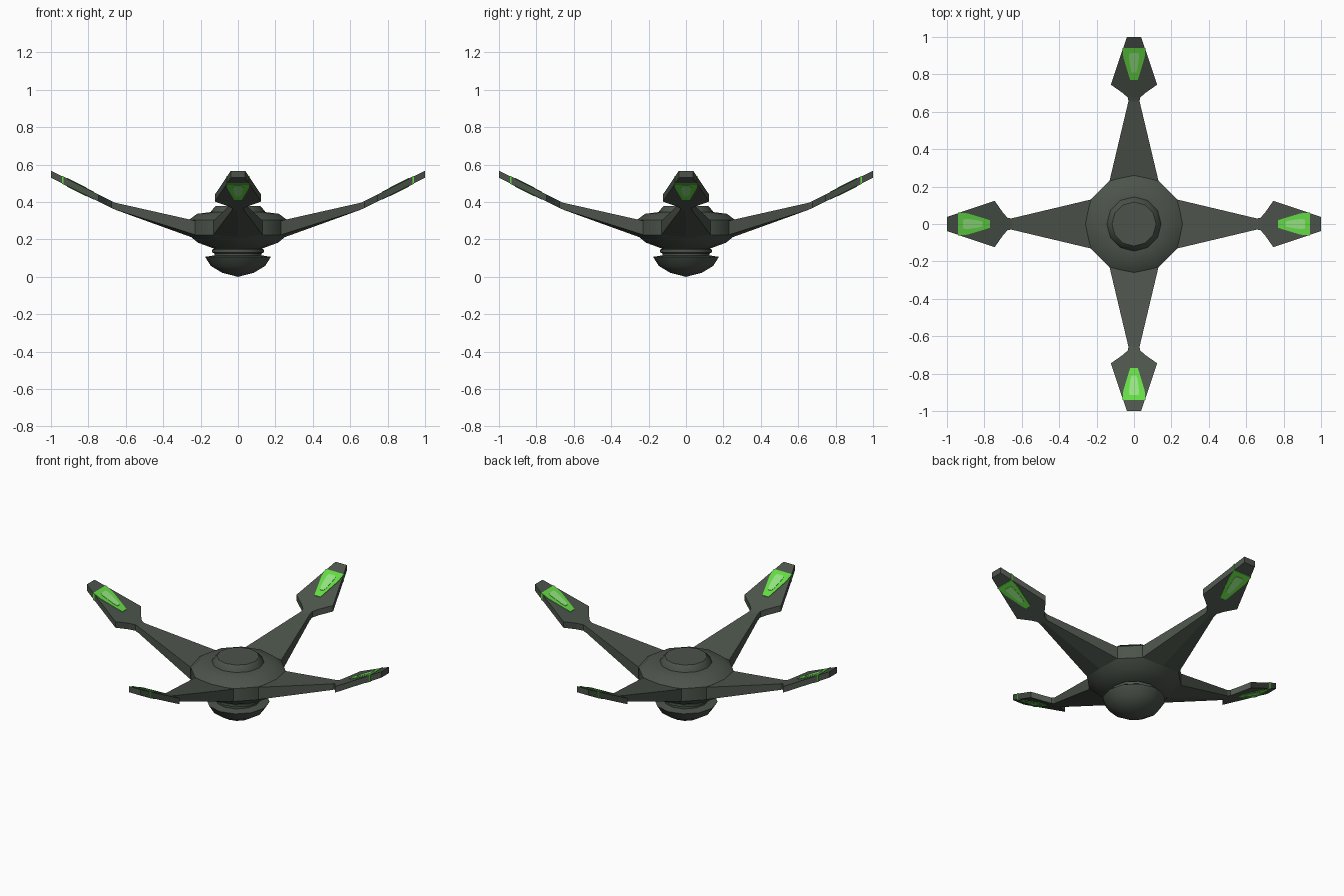
import bpy, bmesh, math
from mathutils import Matrix

if "Cube" in bpy.data.objects:
    bpy.data.objects.remove(bpy.data.objects["Cube"])


def material(name, rgb):
    m = bpy.data.materials.new(name)
    m.diffuse_color = (*rgb, 1)
    m.use_nodes = True
    m.node_tree.nodes["Principled BSDF"].inputs["Base Color"].default_value = m.diffuse_color
    return m


HULL = material("dark_green_grey", (0.072, 0.088, 0.070))
GREEN = material("bright_green", (0.13, 0.72, 0.06))
PALE = material("pale_green", (0.30, 0.78, 0.22))


def finish(bm, name, mat, smooth=None):
    bmesh.ops.recalc_face_normals(bm, faces=bm.faces[:])
    me = bpy.data.meshes.new(name)
    bm.to_mesh(me)
    bm.free()
    me.materials.append(mat)
    if smooth:
        me.shade_smooth()
        me.set_sharp_from_angle(angle=math.radians(smooth))
    ob = bpy.data.objects.new(name, me)
    bpy.context.collection.objects.link(ob)
    return ob


def skin(bm, rings, closed_ends=True):
    """Join successive closed rings of points with quads."""
    vs = [[bm.verts.new(p) for p in ring] for ring in rings]
    n = len(vs[0])
    for a, b in zip(vs, vs[1:]):
        for i in range(n):
            j = (i + 1) % n
            bm.faces.new((a[i], a[j], b[j], b[i]))
    if closed_ends:
        bm.faces.new(vs[0])
        bm.faces.new(vs[-1])


def lathe(name, profile, sides=12):
    bm = bmesh.new()
    skin(bm, [[(r * math.cos(2 * math.pi * i / sides),
                r * math.sin(2 * math.pi * i / sides), z)
               for i in range(sides)] for r, z in profile])
    bmesh.ops.remove_doubles(bm, verts=bm.verts[:], dist=0.0005)
    return finish(bm, name, HULL, 36)


# Central body: underside, rim and shallow dome
lathe("hub", [(0.12, 0.148), (0.215, 0.183), (0.265, 0.225), (0.265, 0.303),
              (0.218, 0.337), (0.14, 0.347)])
lathe("top_cap", [(0.147, 0.335), (0.145, 0.35), (0.118, 0.380)])
lathe("lower_neck", [(0.125, 0.10), (0.125, 0.125), (0.138, 0.13),
                     (0.138, 0.145), (0.12, 0.155)])
lathe("lower_bowl", [(0.13, 0.114), (0.176, 0.107), (0.145, 0.058),
                     (0.085, 0.022), (0.0, 0.0)])


def top_z(r):
    return 0.397 + (r - 0.66) * (0.5 if r > 0.66 else 0.225)


def bottom_z(r):
    return 0.36 + (r - 0.66) * (0.5 if r > 0.66 else 0.314)


# Arm stations: distance from centre, half width, depth of underside ridge
ARM = [(0.23, 0.131, 0.02), (0.655, 0.03, 0), (0.675, 0.032, 0),
       (0.70, 0.06, 0), (0.745, 0.124, 0), (1.0, 0.038, 0)]


def build_arm(turn, number):
    bm = bmesh.new()
    skin(bm, [[(r, -w, top_z(r)), (r, w, top_z(r)), (r, w, bottom_z(r)),
               (r, 0, bottom_z(r) - ridge), (r, -w, bottom_z(r))]
              for r, w, ridge in ARM])
    bm.transform(turn)
    finish(bm, f"arm_{number}", HULL)


def build_panel(turn, number, name, stations, mat, lift):
    """Glowing inlay that shows on both faces of the blade."""
    bm = bmesh.new()
    skin(bm, [[(r, -w, top_z(r) + lift), (r, w, top_z(r) + lift),
               (r, w, bottom_z(r) - lift), (r, -w, bottom_z(r) - lift)]
              for r, w in stations])
    bm.transform(turn)
    finish(bm, f"{name}_{number}", mat)


# Four identical arms with glowing panels near the tips
for k in range(4):
    turn = Matrix.Rotation(k * math.pi / 2, 4, 'Z')
    build_arm(turn, k + 1)
    build_panel(turn, k + 1, "glow_panel",
                [(0.77, 0.02), (0.79, 0.027), (0.89, 0.057), (0.94, 0.0615)],
                GREEN, 0.003)
    build_panel(turn, k + 1, "glow_core",
                [(0.81, 0.012), (0.83, 0.019), (0.90, 0.028), (0.915, 0.022)],
                PALE, 0.005)
